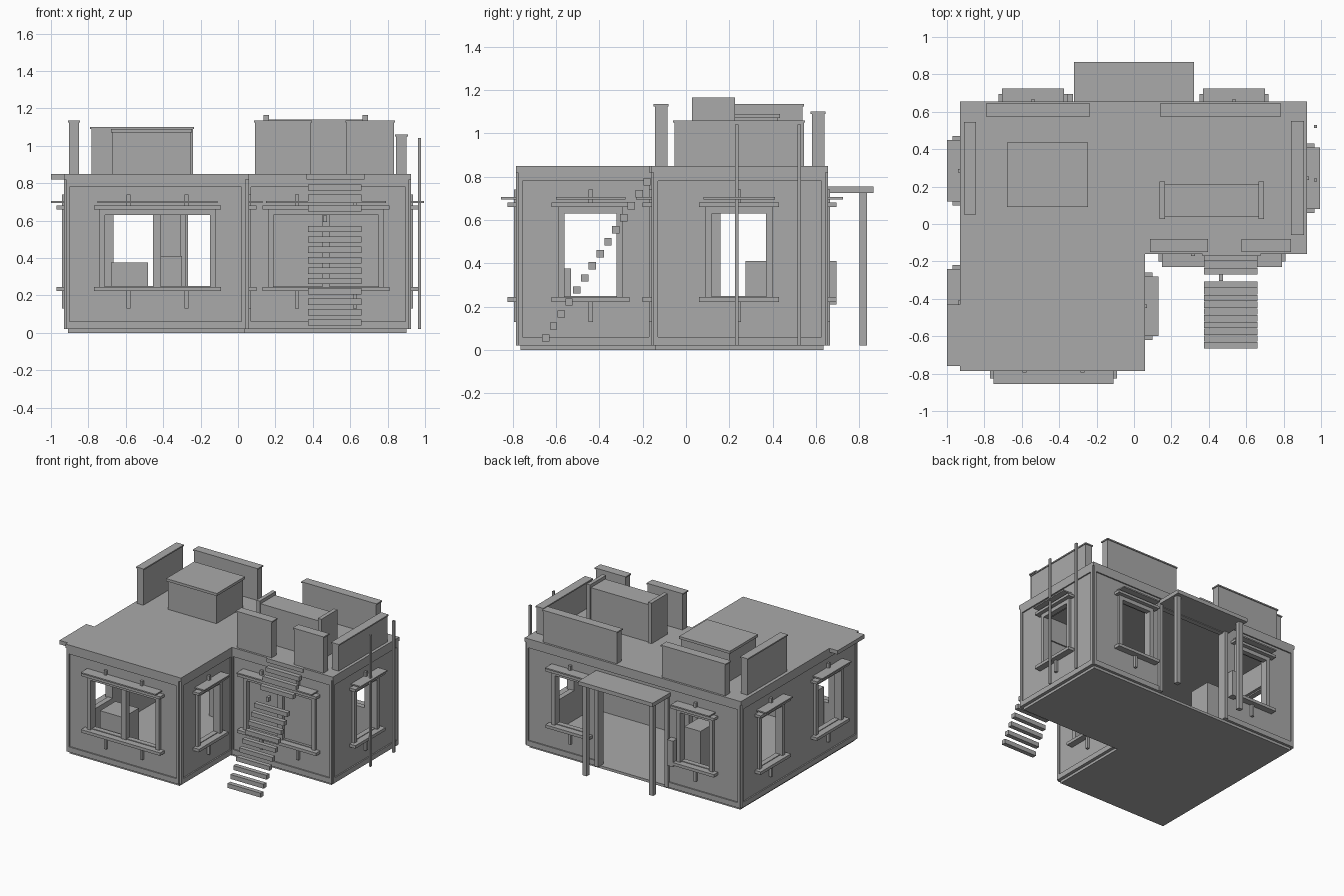
import bpy
import bmesh
from mathutils import Vector

default_cube = bpy.data.objects.get("Cube")
if default_cube:
    bpy.data.objects.remove(default_cube, do_unlink=True)

# One plain grey for the whole building
GREY = (0.4, 0.4, 0.4, 1.0)
material = bpy.data.materials.new("plain_grey")
material.use_nodes = True
material.diffuse_color = GREY
shader = material.node_tree.nodes["Principled BSDF"]
shader.inputs["Base Color"].default_value = GREY

WALL_BASE, WALL_TOP, ROOF_TOP = 0.02, 0.82, 0.85
WALL_THICKNESS = 0.04
TRIM = 0.01


def build(name, boxes):
    """Make one flat-shaded object from (x0, x1, y0, y1, z0, z1) boxes."""
    bm = bmesh.new()
    for x0, x1, y0, y1, z0, z1 in boxes:
        cube = bmesh.ops.create_cube(bm, size=1)
        size = Vector((x1 - x0, y1 - y0, z1 - z0))
        centre = Vector((x0 + x1, y0 + y1, z0 + z1)) / 2
        for vert in cube["verts"]:
            vert.co = Vector(a * b for a, b in zip(vert.co, size)) + centre
    mesh = bpy.data.meshes.new(name)
    bm.to_mesh(mesh)
    bm.free()
    mesh.materials.append(material)
    obj = bpy.data.objects.new(name, mesh)
    bpy.context.scene.collection.objects.link(obj)
    return obj


class Facade:
    """A straight wall: u runs along it, d points outward from its face."""

    def __init__(self, name, axis, position, outward, start, end):
        self.name, self.axis = name, axis
        self.position, self.outward = position, outward
        self.start, self.end = start, end

    def box(self, u0, u1, d0, d1, z0, z1):
        near, far = sorted(self.position + self.outward * d for d in (d0, d1))
        if self.axis == "x":
            return (near, far, u0, u1, z0, z1)
        return (u0, u1, near, far, z0, z1)

    def wall(self, holes):
        boxes, cursor = [], self.start
        for left, right, bottom, top in sorted(holes):
            boxes.append(self.box(cursor, left, -WALL_THICKNESS, 0, WALL_BASE, WALL_TOP))
            boxes.append(self.box(left, right, -WALL_THICKNESS, 0, top, WALL_TOP))
            if bottom > WALL_BASE:
                boxes.append(self.box(left, right, -WALL_THICKNESS, 0, WALL_BASE, bottom))
            cursor = right
        boxes.append(self.box(cursor, self.end, -WALL_THICKNESS, 0, WALL_BASE, WALL_TOP))
        build(self.name + "_wall", boxes)

    def trim(self, gaps):
        """Skirting, top band and corner boards."""
        start, end = self.start, self.end
        boxes = [self.box(start, end, 0, TRIM, 0.78, WALL_TOP)]
        cursor = start
        for left, right in gaps + [(end, end)]:
            boxes.append(self.box(cursor, left, 0, TRIM, WALL_BASE, 0.06))
            cursor = right
        for u in (start, end - 0.02):
            boxes.append(self.box(u, u + 0.02, 0, TRIM, WALL_BASE, WALL_TOP))
        build(self.name + "_trim", boxes)

    def window(self, centre, half, props=(0,), mullion=None, blind=False):
        """Framed opening with sill, lintel, thin awning and short props."""
        left, right = centre - half, centre + half
        boxes = []
        for inner, side in ((left, -1), (right, 1)):
            u0, u1 = sorted((inner, inner + side * 0.03))
            boxes.append(self.box(u0, u1, -0.02, 0.02, 0.245, 0.655))
        boxes += [
            self.box(left - 0.03, right + 0.03, -0.02, 0.02, 0.63, 0.66),
            self.box(left - 0.06, right + 0.06, 0, 0.05, 0.66, 0.68),
            self.box(left - 0.06, right + 0.06, 0, 0.05, 0.222, 0.245),
            self.box(left - 0.04, right + 0.04, 0, 0.08, 0.695, 0.705),
        ]
        for u in props:
            u += centre
            boxes.append(self.box(u - TRIM, u + TRIM, 0, 0.02, 0.68, 0.74))
            boxes.append(self.box(u - TRIM, u + TRIM, 0, 0.02, 0.13, 0.222))
        if mullion is not None:
            boxes.append(self.box(mullion - 0.022, mullion + 0.022, -0.03, 0.01, 0.245, 0.64))
        if blind:
            boxes.append(self.box(left, right, -0.03, -0.02, 0.245, 0.64))
        build(f"{self.name}_window_{'near' if centre < 0 else 'far'}", boxes)
        return (left, right, 0.25, 0.64)


# Walls and windows
wing_front = Facade("wing_front", "y", -0.775, -1, -0.92, 0.04)
wing_right = Facade("wing_right", "x", 0.05, 1, -0.775, -0.15)
main_front = Facade("main_front", "y", -0.15, -1, 0.05, 0.915)
main_right = Facade("main_right", "x", 0.915, 1, -0.15, 0.645)
house_back = Facade("house_back", "y", 0.645, 1, -0.92, 0.915)
house_left = Facade("house_left", "x", -0.92, -1, -0.775, 0.645)

DOOR = (-0.29, 0.3, WALL_BASE, 0.72)
wing_front.wall([wing_front.window(-0.43, 0.28, (-0.155, 0.155), mullion=-0.433)])
wing_right.wall([wing_right.window(-0.44, 0.12)])
main_front.wall([main_front.window(0.47, 0.28, (-0.155, 0.155), mullion=0.47, blind=True)])
main_right.wall([main_right.window(0.245, 0.125)])
house_back.wall([house_back.window(-0.54, 0.125), house_back.window(0.535, 0.125), DOOR])
house_left.wall([house_left.window(-0.42, 0.14), house_left.window(0.285, 0.125)])
for facade in (wing_front, wing_right, main_front, main_right, house_left):
    facade.trim([])
house_back.trim([DOOR[:2]])

# Floor and roof, each an L of slabs
build("floor", [
    (-0.91, 0.9, -0.14, 0.635, 0, WALL_BASE),
    (-0.91, 0.035, -0.765, -0.14, 0, WALL_BASE),
])
build("roof", [
    (-0.93, 0.925, -0.16, 0.655, WALL_TOP, ROOF_TOP),
    (-0.93, 0.06, -0.785, -0.16, WALL_TOP, ROOF_TOP),
    (-1, -0.93, -0.76, -0.43, WALL_TOP, ROOF_TOP),
])


# Rooftop parapets with overhanging caps
def parapet(name, x0, x1, y0, y1, top):
    lip = 0.006
    build(name, [
        (x0 + lip, x1 - lip, y0 + lip, y1 - lip, ROOF_TOP, top - TRIM),
        (x0, x1, y0, y1, top - TRIM, top),
    ])


parapet("parapet_left", -0.91, -0.845, 0.05, 0.545, 1.135)
parapet("parapet_right", 0.84, 0.908, -0.06, 0.55, 1.06)
parapet("parapet_back_left", -0.79, -0.235, 0.575, 0.645, 1.1)
parapet("parapet_back_right", 0.14, 0.785, 0.575, 0.645, 1.1)
parapet("parapet_front_inner", 0.085, 0.395, -0.15, -0.08, 1.135)
parapet("parapet_front_outer", 0.575, 0.84, -0.15, -0.08, 1.135)

# Rooftop hut with a lid, and a long tank between end plates
build("roof_hut", [
    (-0.67, -0.255, 0.1, 0.425, ROOF_TOP, 1.07),
    (-0.68, -0.245, 0.09, 0.435, 1.07, 1.09),
])
build("roof_tank", [(0.15, 0.68, 0.04, 0.215, ROOF_TOP, 1.14)])
build("tank_ends", [(x, x + 0.03, 0.028, 0.226, ROOF_TOP, 1.165) for x in (0.137, 0.665)])

# Floating stair treads, one of them broken off
treads = []
for step in range(14):
    y, z = -0.648 + step * 0.036, 0.055 + step * 0.0555
    x0, x1 = (0.455, 0.475) if step == 10 else (0.375, 0.66)
    treads.append((x0, x1, y - 0.017, y + 0.017, z - 0.017, z + 0.017))
build("stair_treads", treads)
build("stair_landing", [(0.365, 0.675, -0.17, -0.14, WALL_TOP, ROOF_TOP)])

# Porch over the wide back doorway
build("porch_roof", [(-0.32, 0.32, 0.64, 0.865, 0.725, 0.755)])
build("porch_posts", [(x - 0.018, x + 0.018, 0.8, 0.835, WALL_BASE, 0.73) for x in (-0.285, 0.285)])
build("door_frame", [
    house_back.box(u, u + 0.03, -0.05, 0.02, WALL_BASE, 0.73) for u in (DOOR[0] - 0.02, DOOR[1] - TRIM)
])
build("door_side_box", [house_back.box(-0.375, -0.325, 0, 0.05, 0.21, 0.41)])

# Slim poles beside the right wall
build("side_poles", [(0.963, 0.978, y - 0.008, y + 0.008, WALL_BASE, 1.04) for y in (0.235, 0.522)])

# Simple furniture inside
build("wing_table", [(-0.68, -0.48, -0.72, -0.53, WALL_BASE, 0.375)])
build("back_cabinet", [(-0.44, -0.3, 0.275, 0.45, WALL_BASE, 0.41)])
